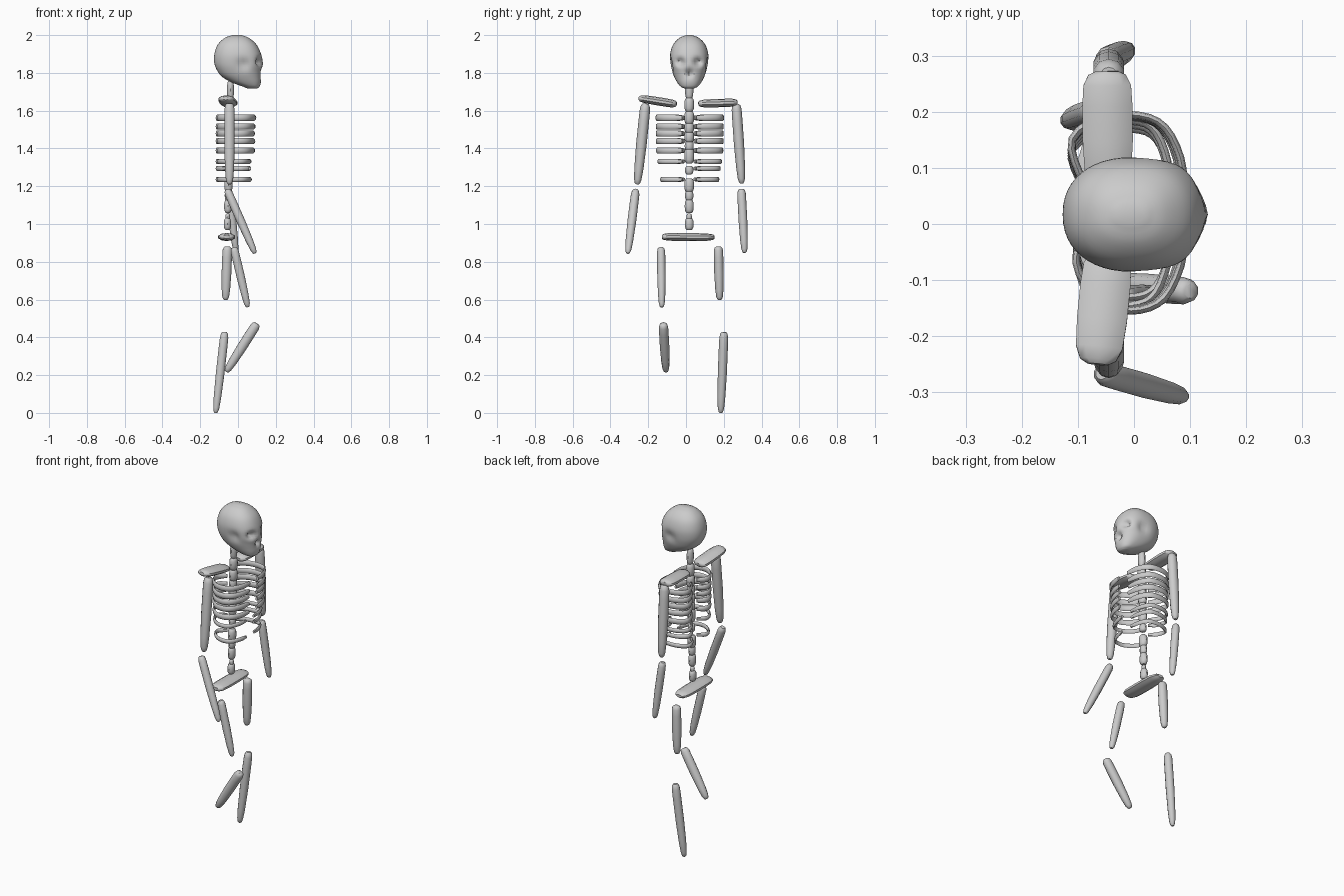
import bpy, bmesh, math
from mathutils import Vector

if "Cube" in bpy.data.objects:
    bpy.data.objects.remove(bpy.data.objects["Cube"])

MID = 0.017  # y of the body's mid plane


def catmull(pts, n):
    """Smooth resampling of a short list of tuples, n steps per span."""
    p = [Vector(a) for a in pts]
    p = [p[0] * 2 - p[1]] + p + [p[-1] * 2 - p[-2]]
    out = []
    for i in range(1, len(p) - 2):
        a, b, c, d = p[i - 1:i + 3]
        for k in range(n):
            t = k / n
            out.append(0.5 * (2 * b + (c - a) * t + (2 * a - 5 * b + 4 * c - d) * t * t
                              + (3 * b - a - 3 * c + d) * t ** 3))
    return out + [p[-2]]


def loft(name, rings, angle=40):
    """Closed skin through rings of points, smooth shaded."""
    bm = bmesh.new()
    vs = [[bm.verts.new(p) for p in r] for r in rings]
    n = len(vs[0])
    for a, b in zip(vs, vs[1:]):
        for i in range(n):
            bm.faces.new((a[i], a[(i + 1) % n], b[(i + 1) % n], b[i]))
    bm.faces.new(vs[0][::-1])
    bm.faces.new(vs[-1])
    bmesh.ops.recalc_face_normals(bm, faces=bm.faces)
    me = bpy.data.meshes.new(name)
    bm.to_mesh(me)
    bm.free()
    ob = bpy.data.objects.new(name, me)
    bpy.context.collection.objects.link(ob)
    bpy.ops.object.select_all(action='DESELECT')
    ob.select_set(True)
    bpy.context.view_layer.objects.active = ob
    bpy.ops.object.shade_smooth_by_angle(angle=math.radians(angle))
    return ob


LIMB = [(0, .5), (.02, .8), (.07, .97), (.2, 1), (.5, 1), (.8, .87), (.94, .7), (.985, .5), (1, .3)]
PLATE = [(0, .45), (.03, .75), (.12, .95), (.3, 1), (.6, 1), (.85, .93), (.96, .72), (1, .4)]


def bone(name, p0, p1, ru, rv, profile=LIMB, n=10):
    """Tapered bone from p0 to p1; ru is the radius towards x, rv across."""
    p0, p1 = Vector(p0), Vector(p1)
    d = (p1 - p0).normalized()
    u = (Vector((1, 0, 0)) - d * d.x).normalized()
    v = d.cross(u)
    ang = [2 * math.pi * (i + .5) / n for i in range(n)]
    return loft(name, [[p0.lerp(p1, t) + r * (u * ru * math.cos(a) + v * rv * math.sin(a)) for a in ang]
                       for t, r in profile])


# skull: sections of z, back x, front x, half width, with dented sockets
sections = [(2.0, -.03, .02, .015), (1.985, -.07, .058, .052), (1.95, -.107, .098, .085),
            (1.90, -.125, .122, .101), (1.85, -.125, .132, .1), (1.81, -.109, .124, .091),
            (1.78, -.085, .122, .08), (1.75, -.035, .121, .064), (1.728, .025, .114, .046),
            (1.717, .05, .102, .025)]


def gauss(y, z, cy, cz, sy, sz):
    return math.exp(-((y - cy) / sy) ** 2 - ((z - cz) / sz) ** 2)


rings = []
for z, xb, xf, w in catmull(sections, 4):
    ring = []
    for i in range(48):
        a = 2 * math.pi * i / 48
        c, s = math.cos(a), math.sin(a)
        q = .78 if c > 0 else .88                                  # squarer face than back
        x = (xb + xf) / 2 + (xf - xb) / 2 * math.copysign(abs(c) ** q, c)
        y = w * math.copysign(abs(s) ** .9, s)
        if c > 0:
            x -= .034 * gauss(abs(y), z, .047, 1.857, .022, .02)   # eye sockets
            x -= .028 * gauss(y, z, 0, 1.797, .014, .018)          # nose opening
        hollow = math.exp(-((x - .03) / .028) ** 2 - ((z - 1.845) / .03) ** 2)
        ring.append((x, MID + y * (1 - .16 * hollow), z))          # temples
    rings.append(ring)
loft("skull", rings)

# spine: bead-like vertebrae, top z, bottom z, half width
BEAD = [(0, .5), (.08, .78), (.25, .96), (.5, 1), (.75, .96), (.92, .78), (1, .5)]
spine = [(1.76, 1.66, .022), (1.67, 1.593, .026), (1.6, 1.528, .026), (1.54, 1.48, .025),
         (1.49, 1.432, .026), (1.442, 1.385, .024), (1.405, 1.32, .026), (1.308, 1.262, .022),
         (1.242, 1.168, .026), (1.178, 1.123, .022), (1.13, 1.058, .024), (1.055, 1.02, .014),
         (1.032, .968, .023)]
for i, (a, b, r) in enumerate(spine):
    f = i / (len(spine) - 1)
    x0 = -.04 - .016 * f
    bone(f"vertebra_{i + 1}", (x0, MID, a), (x0, MID, b), r * .88, r, BEAD)

# ribs: flat bands sweeping from the spine round to the open front
right_shape = [(-.065, .027), (-.104, .07), (-.09, .122), (-.04, .165), (.012, .17), (.055, .148),
               (.083, .092), (.09, .037)]
left_shape = [(-.065, .027), (-.1, .075), (-.112, .135), (-.06, .172), (.01, .176), (.055, .155),
              (.083, .1), (.09, .037)]
levels = [(1.562, 1.0, 1.0), (1.516, .99, .96), (1.479, .99, .92), (1.439, .99, .94),
          (1.389, .98, .93), (1.331, .94, .72), (1.294, .9, .7), (1.236, .86, .74)]
for side, tag, shape in ((-1, "right", right_shape), (1, "left", left_shape)):
    for i, (z, sy, sx) in enumerate(levels):
        if side < 0 and i == 6:
            continue
        path = catmull([(x * (sx if x > 0 else .98), MID + side * y * (sy if y > .05 else 1))
                        for x, y in shape], 3)
        rings = []
        for k, p in enumerate(path):
            t = (path[min(k + 1, len(path) - 1)] - path[max(k - 1, 0)]).normalized()
            nrm = Vector((-t.y, t.x))
            e = min(1, .7 + .15 * min(k, len(path) - 1 - k))
            h = (.0165 if i < 5 else .013) * e
            rings.append([(p.x + nrm.x * .007 * math.cos(a), p.y + nrm.y * .007 * math.cos(a),
                           z + h * math.sin(a)) for a in [math.pi * j / 4 for j in range(8)]])
        loft(f"{tag}_rib_{i + 1}", rings)

# shoulder plates and pelvis
bone("right_shoulder", (-.045, -.05, 1.634), (-.065, -.25, 1.666), .047, .022, PLATE)
bone("left_shoulder", (-.048, .272, 1.643), (-.046, .065, 1.637), .047, .022, PLATE)
bone("pelvis", (-.06, -.128, .932), (-.06, .152, .93), .047, .021, PLATE)

# arms
bone("right_upper_arm", (-.045, -.214, 1.637), (-.045, -.258, 1.21), .029, .028)
bone("left_upper_arm", (-.045, .266, 1.635), (-.045, .295, 1.215), .029, .027)
bone("right_forearm", (-.058, -.266, 1.182), (.09, -.308, .845), .023, .023)
bone("left_forearm", (-.05, .293, 1.185), (-.01, .31, .848), .022, .023)

# legs
bone("right_thigh", (-.022, -.132, .876), (.052, -.128, .56), .023, .022)
bone("left_thigh", (-.056, .171, .88), (-.066, .178, .598), .027, .025)
bone("right_shin", (.1, -.12, .473), (-.062, -.106, .218), .027, .025)
bone("left_shin", (-.07, .201, .428), (-.118, .184, 0), .024, .024)
